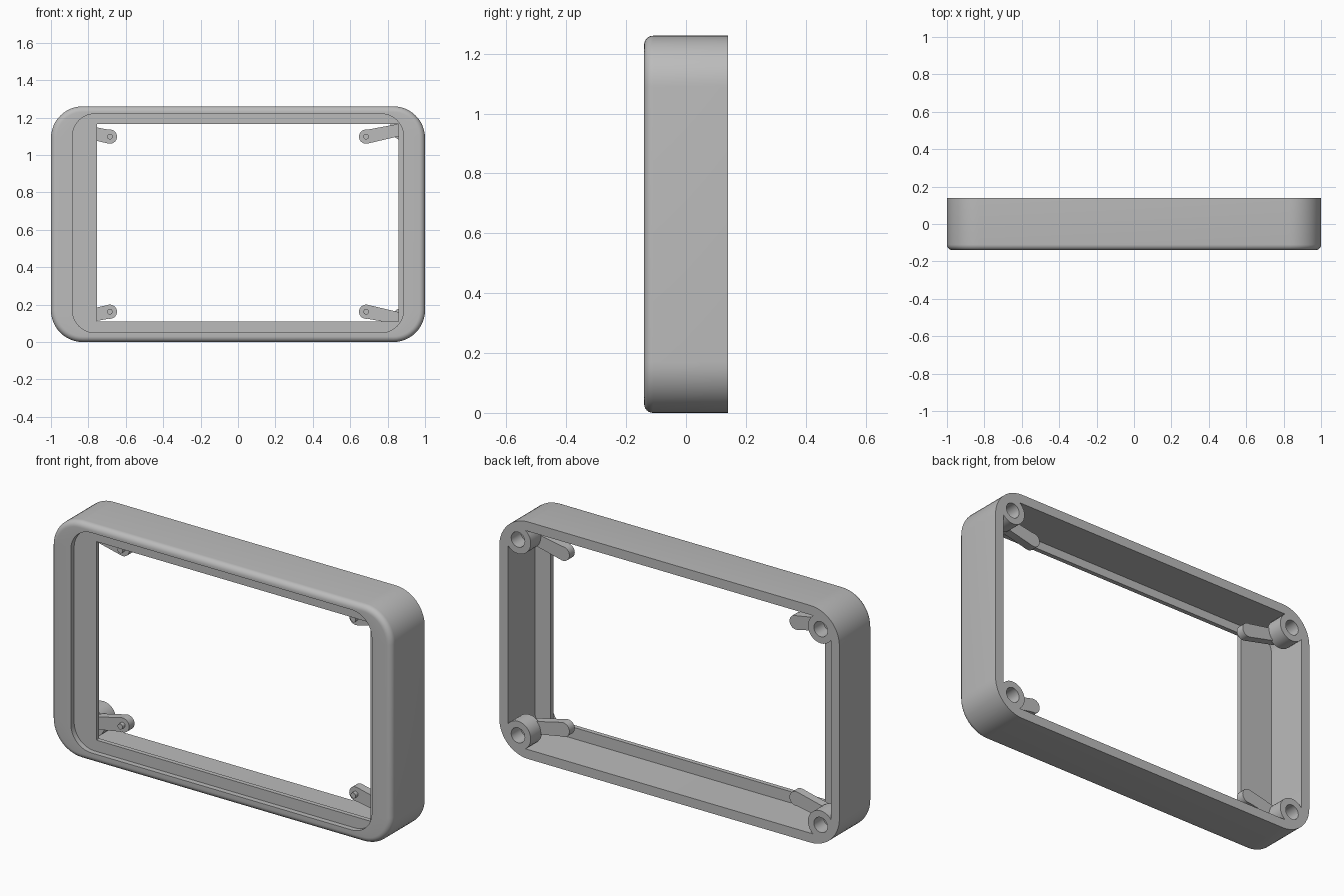
import bpy, bmesh, math
from mathutils import Matrix, Vector

cube = bpy.data.objects.get("Cube")
if cube:
    bpy.data.objects.remove(cube, do_unlink=True)

GREY = (0.5, 0.5, 0.5, 1)
grey = bpy.data.materials.new("plain_grey")
grey.use_nodes = True
grey.diffuse_color = GREY
grey.node_tree.nodes["Principled BSDF"].inputs["Base Color"].default_value = GREY

MID_Z = 0.63


def finish(bm, name):
    bmesh.ops.recalc_face_normals(bm, faces=bm.faces)
    mesh = bpy.data.meshes.new(name)
    bm.to_mesh(mesh)
    bm.free()
    mesh.materials.append(grey)
    obj = bpy.data.objects.new(name, mesh)
    bpy.context.collection.objects.link(obj)
    bpy.ops.object.select_all(action='DESELECT')
    obj.select_set(True)
    bpy.context.view_layer.objects.active = obj
    bpy.ops.object.shade_smooth_by_angle(angle=math.radians(30))
    return obj


def rounded_rect(x0, x1, z0, z1, r, y, steps=12):
    """Points of a rounded rectangle in the plane at depth y."""
    corners = [(x1 - r, z1 - r), (x0 + r, z1 - r), (x0 + r, z0 + r), (x1 - r, z0 + r)]
    pts = []
    for q, (cx, cz) in enumerate(corners):
        for i in range(steps + 1):
            a = math.pi / 2 * (q + i / steps)
            pts.append((cx + r * math.cos(a), y, cz + r * math.sin(a)))
    return pts


def skin(bm, loops, closed):
    """Join successive rings of points with quads."""
    rings = [[bm.verts.new(p) for p in loop] for loop in loops]
    n = len(rings[0])
    pairs = list(zip(rings, rings[1:]))
    if closed:
        pairs.append((rings[-1], rings[0]))
    for a, b in pairs:
        for i in range(n):
            j = (i + 1) % n
            bm.faces.new((a[i], a[j], b[j], b[i]))
    return rings


def circle(cx, cz, r, y, n=32):
    return [(cx + r * math.cos(2 * math.pi * i / n), y,
             cz + r * math.sin(2 * math.pi * i / n)) for i in range(n)]


# Bezel: filleted outer shell, open rear cavity, thin ledge and front recess
FRONT, BACK, FILLET = -0.14, 0.14, 0.03
loops = []
for i in range(7):
    a = math.pi / 2 * i / 6
    inset = FILLET * (1 - math.sin(a))
    loops.append(rounded_rect(-1 + inset, 1 - inset, inset, 1.26 - inset,
                              0.17 - inset, FRONT + FILLET * (1 - math.cos(a))))
loops.append(rounded_rect(-1, 1, 0, 1.26, 0.17, BACK))
for y in (BACK, -0.088):
    loops.append(rounded_rect(-0.95, 0.95, 0.05, 1.21, 0.08, y))
for y in (-0.088, -0.112):
    loops.append(rounded_rect(-0.755, 0.858, 0.11, 1.165, 0.003, y))
for y in (-0.112, FRONT):
    loops.append(rounded_rect(-0.885, 0.885, 0.05, 1.22, 0.12, y))
bm = bmesh.new()
skin(bm, loops, closed=True)
finish(bm, "bezel_frame")


def screw_boss(name, sx, sz):
    cx, cz = sx * 0.89, MID_Z + sz * 0.52
    bm = bmesh.new()
    rings = skin(bm, [circle(cx, cz, r, y) for r, y in
                      ((0.04, 0.06), (0.04, BACK), (0.075, BACK), (0.075, 0.045))], closed=False)
    bm.faces.new(rings[0])
    bm.faces.new(rings[-1])
    finish(bm, name)


def clip_arm(name, sx, sz):
    """Tapered arm with a round tip and a small pin on its front."""
    tip_x, tip_z, r = 0.685, 0.468, 0.038
    outline = [(0.88, 0.475), (0.88, 0.54)]
    for i in range(17):
        a = math.radians(80 + 200 * i / 16)
        outline.append((tip_x + r * math.cos(a), tip_z + r * math.sin(a)))
    bm = bmesh.new()
    rings = skin(bm, [[(sx * x, y, MID_Z + sz * z) for x, z in outline]
                      for y in (0.01, 0.055)], closed=False)
    for ring in rings:
        bm.faces.new(ring)
    pin = skin(bm, [circle(sx * tip_x, MID_Z + sz * tip_z, 0.015, y, 16)
                    for y in (0.02, -0.012)], closed=False)
    for ring in pin:
        bm.faces.new(ring)
    finish(bm, name)


# One boss and one arm in each corner
for side, sx in (("left", 1), ("right", -1)):
    for level, sz in (("upper", 1), ("lower", -1)):
        screw_boss(f"{level}_{side}_screw_boss", sx, sz)
        clip_arm(f"{level}_{side}_clip_arm", sx, sz)
